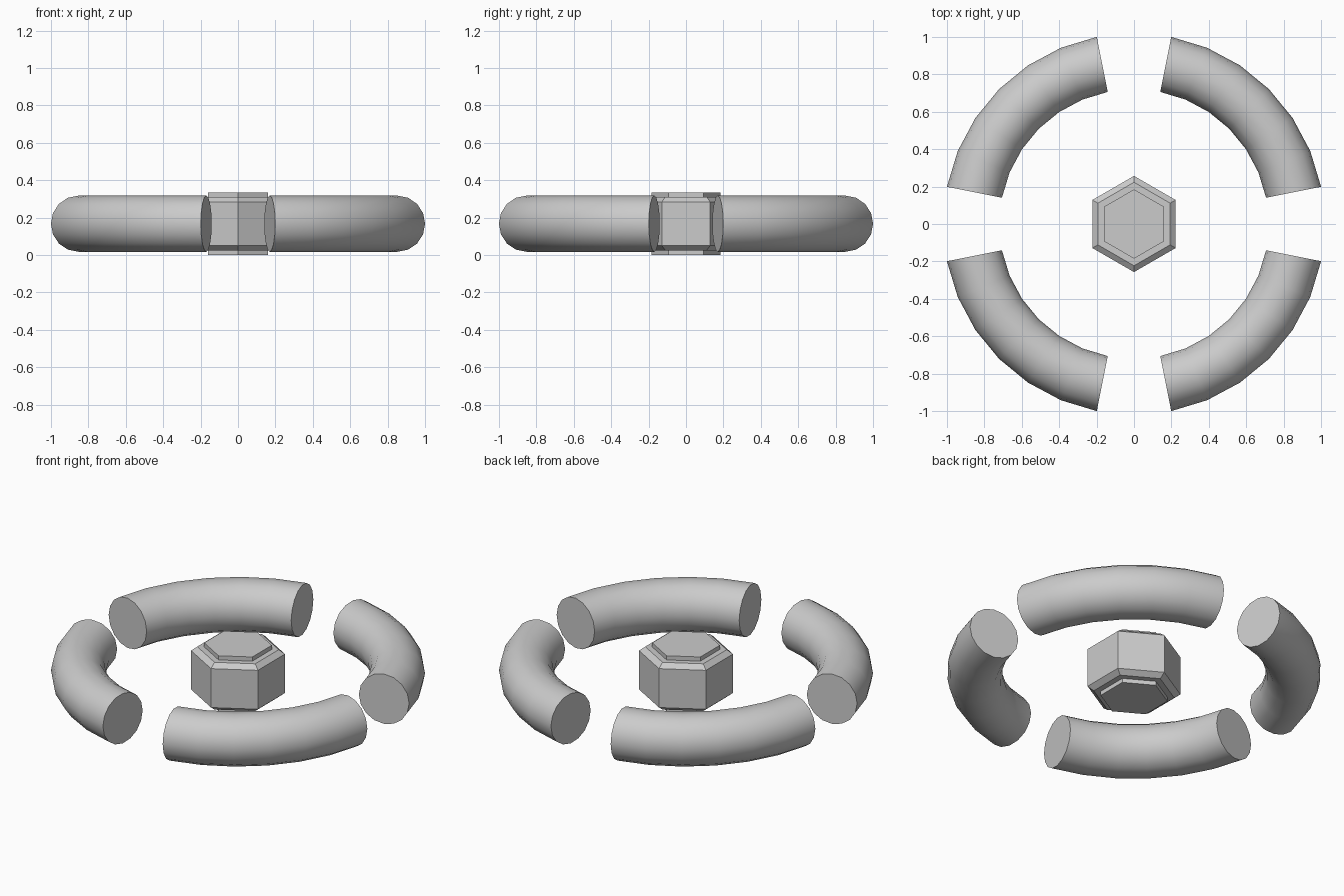
import bpy, bmesh
from math import sin, cos, radians, pi

if "Cube" in bpy.data.objects:
    bpy.data.objects.remove(bpy.data.objects["Cube"])

ZC = 0.167

def make_object(name, loops, closed_angle=None):
    """Skin a list of equal-length point loops and cap both ends."""
    bm = bmesh.new()
    rings = [[bm.verts.new(p) for p in loop] for loop in loops]
    n = len(rings[0])
    for a, b in zip(rings, rings[1:]):
        for i in range(n):
            j = (i + 1) % n
            bm.faces.new((a[i], a[j], b[j], b[i]))
    bm.faces.new(rings[0][::-1])
    bm.faces.new(rings[-1])
    bmesh.ops.recalc_face_normals(bm, faces=bm.faces)
    me = bpy.data.meshes.new(name)
    bm.to_mesh(me)
    bm.free()
    ob = bpy.data.objects.new(name, me)
    bpy.context.collection.objects.link(ob)
    if closed_angle:
        bpy.ops.object.select_all(action='DESELECT')
        ob.select_set(True)
        bpy.context.view_layer.objects.active = ob
        bpy.ops.object.shade_smooth_by_angle(angle=closed_angle)
    return ob

# Four ring quarters: torus segments with flat ends
MAJOR, MINOR, SIDES, STEP = 0.87, 0.15, 16, 11.25

def tube_loop(angle):
    pts = []
    for k in range(SIDES):
        t = 2 * pi * k / SIDES
        r = MAJOR + MINOR * cos(t)
        pts.append((r * cos(angle), r * sin(angle), ZC + MINOR * sin(t)))
    return pts

for q in range(4):
    angles = [radians(90 * q + STEP * (s + 1)) for s in range(7)]
    make_object(f"ring_quarter_{q + 1}", [tube_loop(a) for a in angles], radians(40))

# Central hexagonal button: bevelled body with a raised pad above and below
half = [(0.257, 0.117), (0.223, 0.142), (0.185, 0.142), (0.185, ZC)]
profile = [(r, ZC - h) for r, h in reversed(half)] + [(r, ZC + h) for r, h in half]
hex_loops = [[(r * sin(k * pi / 3), r * cos(k * pi / 3), z) for k in range(6)]
             for r, z in profile]
make_object("hex_button", hex_loops)
